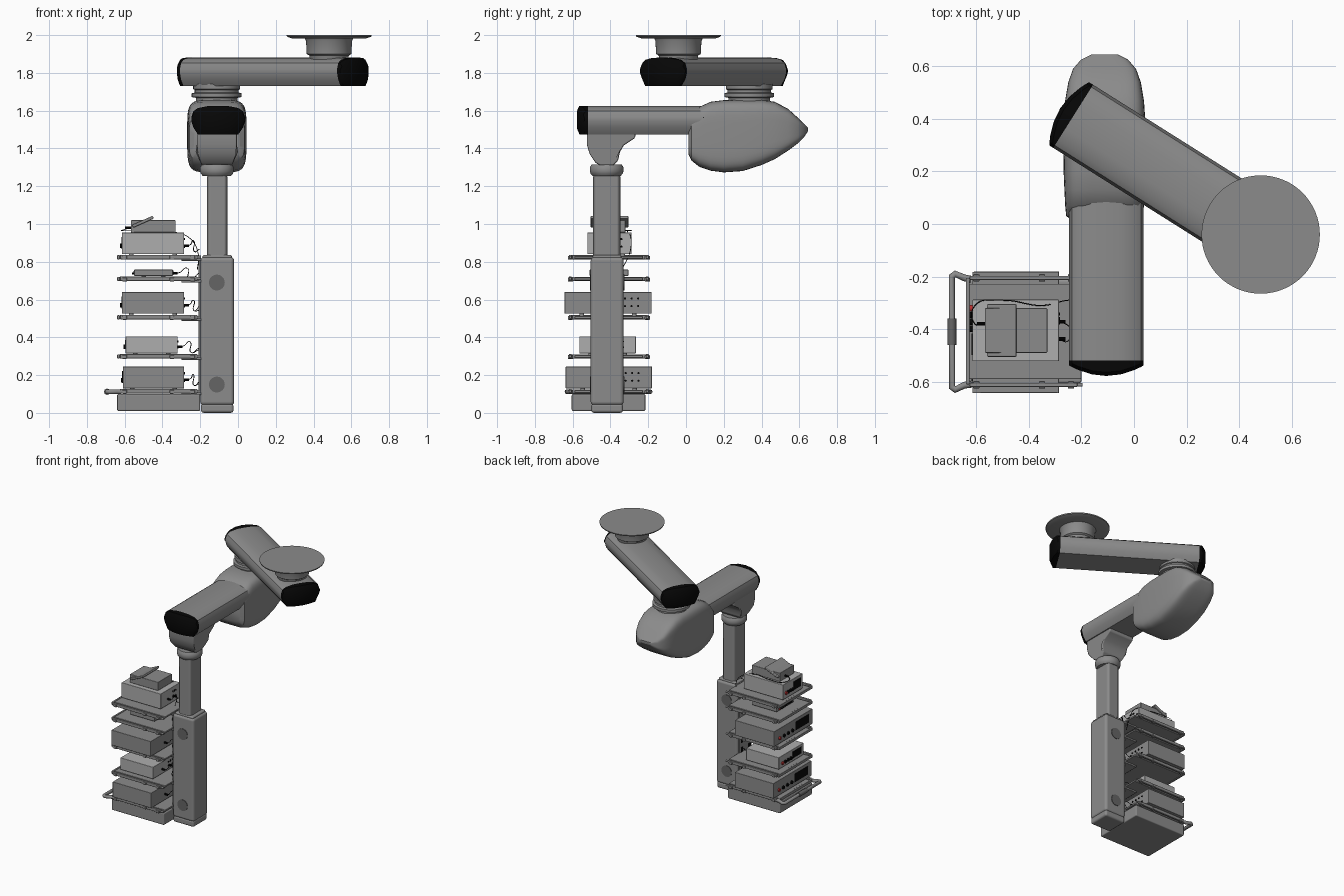
import bpy, bmesh, math, random
from mathutils import Matrix, Vector

if "Cube" in bpy.data.objects:
    bpy.data.objects.remove(bpy.data.objects["Cube"])

random.seed(3)


def material(name, col):
    m = bpy.data.materials.new(name)
    m.diffuse_color = (*col, 1)
    m.use_nodes = True
    m.node_tree.nodes["Principled BSDF"].inputs["Base Color"].default_value = m.diffuse_color
    return m


GREY = material("dark_grey", (.26, .26, .26))
LIGHT = material("light_grey", (.42, .42, .42))
DISC = material("disc_grey", (.13, .13, .13))
BLACK = material("black_plastic", (.002, .002, .002))
RED = material("red_button", (.5, .03, .03))


def add(name, bm, mats=(), bevel=0, seg=2):
    bmesh.ops.recalc_face_normals(bm, faces=bm.faces)
    me = bpy.data.meshes.new(name)
    bm.to_mesh(me)
    bm.free()
    ob = bpy.data.objects.new(name, me)
    bpy.context.collection.objects.link(ob)
    for m in mats or (GREY,):
        me.materials.append(m)
    if bevel:
        b = ob.modifiers.new("bevel", 'BEVEL')
        b.width, b.segments, b.limit_method, b.harden_normals = bevel, seg, 'ANGLE', True
    return ob


def box(name, x, y, z, bevel=0, mats=(), seg=2):
    bm = bmesh.new()
    c = Vector(((x[0]+x[1])/2, (y[0]+y[1])/2, (z[0]+z[1])/2))
    bmesh.ops.create_cube(bm, size=1, matrix=Matrix.Translation(c) @ Matrix.Diagonal(
        (x[1]-x[0], y[1]-y[0], z[1]-z[0], 1)))
    return add(name, bm, mats, bevel, seg)


def cyl(name, c, r, h, axis='Z', mats=(), n=16):
    bm = bmesh.new()
    rot = {'Z': Matrix(), 'X': Matrix.Rotation(math.pi/2, 4, 'Y'),
           'Y': Matrix.Rotation(math.pi/2, 4, 'X')}[axis]
    bmesh.ops.create_cone(bm, cap_ends=True, segments=n, radius1=r, radius2=r, depth=h,
                          matrix=Matrix.Translation(c) @ rot)
    return add(name, bm, mats)


def loft(bm, rings):
    vs = [[bm.verts.new(p) for p in r] for r in rings]
    n = len(vs[0])
    for a, b in zip(vs, vs[1:]):
        for i in range(n):
            bm.faces.new((a[i], a[(i+1) % n], b[(i+1) % n], b[i]))
    return vs


def lathe(name, cx, cy, profile, n=48):
    bm = bmesh.new()
    vs = loft(bm, [[(cx + r*math.cos(2*math.pi*i/n), cy + r*math.sin(2*math.pi*i/n), z)
                    for i in range(n)] for r, z in profile])
    bm.faces.new(vs[0])
    bm.faces.new(vs[-1])
    return add(name, bm)


def arm(name, origin, angle, s0, s1):
    """Faceted beam along local x with bowed black end caps."""
    half = [(.142, .07, .09), (.131, .035, .122), (.107, 0, .139), (.055, 0, .149), (0, 0, .151)]
    cols = [(-x, a, b) for x, a, b in half] + half[-2::-1]
    outline = [(x, b) for x, a, b in cols] + [(x, a) for x, a, b in reversed(cols)]
    M = Matrix.Translation(origin) @ Matrix.Rotation(angle, 4, 'Z')
    bow = lambda x: .04*(1 - (x/.142)**2)

    def ring(s, k, out, zs=1):
        return [M @ Vector((s + k*(out + (bow(x) if out else 0)), x, .08 + (z-.08)*zs)) for x, z in outline]
    bm = bmesh.new()
    vs = loft(bm, [ring(s0, -1, .018, .6), ring(s0, -1, .004), ring(s0, -1, 0),
                   ring(s1, 1, 0), ring(s1, 1, .004), ring(s1, 1, .018, .6)])
    n, k = len(outline), len(cols)
    for r in (vs[0], vs[-1]):
        for i in range(k - 1):
            bm.faces.new((r[i], r[i+1], r[n-2-i], r[n-1-i]))
    bm.verts.index_update()
    for f in bm.faces:
        ids = [v.index // n for v in f.verts]
        if min(ids) <= 1 or max(ids) >= 4:
            f.material_index = 1
    add(name, bm, (GREY, BLACK))


def tube(name, pts, r, mat=GREY, smooth=True):
    cu = bpy.data.curves.new(name, 'CURVE')
    cu.dimensions, cu.bevel_depth, cu.bevel_resolution = '3D', r, 2
    cu.resolution_u, cu.use_fill_caps = 8, True
    if smooth:
        sp = cu.splines.new('BEZIER')
        sp.bezier_points.add(len(pts) - 1)
        for b, p in zip(sp.bezier_points, pts):
            b.co, b.handle_left_type, b.handle_right_type = p, 'AUTO', 'AUTO'
    else:
        sp = cu.splines.new('POLY')
        sp.points.add(len(pts) - 1)
        for b, p in zip(sp.points, pts):
            b.co = (*p, 1)
    cu.materials.append(mat)
    bpy.context.collection.objects.link(bpy.data.objects.new(name, cu))


# Ceiling mount
lathe("ceiling_flange", .482, -.04, [(.195, 1.982), (.223, 1.992), (.225, 2.0)], 64)
lathe("ceiling_hub", .482, -.04, [(.1, 1.87), (.105, 1.892), (.118, 1.9), (.122, 1.97), (.13, 1.985)])

# Upper and lower arms
direction = math.atan2(-.375, .595)
arm("upper_arm", (-.113, .335, 1.73), direction, -.14, .843)
arm("lower_arm", (-.105, 0, 1.475), math.pi/2, -.52, .09)

# Swivel between motor housing and upper arm
lathe("elbow_swivel", -.113, .335, [(.11, 1.64), (.11, 1.668), (.132, 1.672), (.132, 1.692),
                                    (.116, 1.696), (.116, 1.71), (.124, 1.714), (.124, 1.74)])

# Teardrop motor housing: y, z low, z high, half width
secs = [(.012, 1.37, 1.52, .12), (.03, 1.335, 1.57, .146), (.07, 1.303, 1.62, .15),
        (.13, 1.282, 1.647, .153), (.2, 1.273, 1.656, .156), (.3, 1.28, 1.657, .157),
        (.4, 1.312, 1.657, .155), (.47, 1.343, 1.647, .15), (.54, 1.388, 1.61, .138),
        (.59, 1.425, 1.565, .12), (.625, 1.46, 1.53, .09), (.645, 1.49, 1.51, .05)]
bm = bmesh.new()
rings = []
for y, lo, hi, w in secs:
    r = []
    for i in range(40):
        t = 2*math.pi*(i + .5)/40
        c, s = math.cos(t), math.sin(t)
        r.append((-.112 + w*math.copysign(abs(c)**.38, c), y,
                  (lo+hi)/2 + (hi-lo)/2*math.copysign(abs(s)**.38, s)))
    rings.append(r)
vs = loft(bm, rings)
bm.faces.new(vs[0])
bm.faces.new(vs[-1])
add("motor_housing", bm)

# Bracket under the lower arm
prof = [(-.525, 1.49), (-.525, 1.42), (-.51, 1.37), (-.48, 1.325), (-.455, 1.31), (-.385, 1.31),
        (-.36, 1.335), (-.35, 1.38), (-.33, 1.415), (-.27, 1.455), (-.265, 1.49)]
bm = bmesh.new()
vs = loft(bm, [[(-.112 + k*(.08 + .026*min(1, (z-1.31)/.06)), y, z) for y, z in prof] for k in (-1, 1)])
bm.faces.new(vs[0])
bm.faces.new(vs[1])
add("arm_bracket", bm, (), .008)

# Lift column
lathe("column_collar", -.112, -.42, [(.075, 1.255), (.086, 1.268), (.089, 1.28), (.089, 1.3), (.08, 1.315)])
box("lift_post", (-.165, -.055), (-.492, -.347), (.8, 1.27), .02, (), 1)
box("column", (-.2, -.02), (-.505, -.33), (.04, .825), .02, (), 3)
box("column_foot", (-.197, -.023), (-.502, -.333), (0, .05), .015)
box("column_top", (-.188, -.032), (-.495, -.342), (.815, .837), .01)
for z in (.15, .69):
    for y in (-.505, -.33):
        cyl("column_disc", (-.112, y, z), .042, .008, 'Y', (DISC,), 32)
box("mounting_rail", (-.208, -.198), (-.49, -.345), (.1, .82), .002)
for i in range(9):
    for y in (-.46, -.375):
        box("rail_slot", (-.2095, -.207), (y-.012, y+.012), (.15+i*.075, .19+i*.075), 0, (BLACK,))

# Equipment base and shelves
box("base_cabinet", (-.64, -.2), (-.605, -.215), (.01, .1), .008)
for z in (.115, .3, .507, .71, .825):
    box("shelf", (-.63, -.2), (-.59, -.228), (z-.008, z+.006), .004)
    box("shelf_bracket", (-.3, -.195), (-.5, -.33), (z-.02, z-.006), .003)
    for y in (-.612, -.205):
        box("shelf_rail", (-.625, -.215), (y-.008, y+.008), (z-.012, z+.012), .004)
        cyl("rail_end_knob", (-.208, y, z), .007, .025, 'X')
        for x in (-.6, -.35, -.24):
            box("rail_clip", (x-.012, x+.012), (y-.014, y+.014), (z-.014, z+.006), .003)
    box("shelf_front_bar", (-.64, -.625), (-.61, -.205), (z-.012, z+.01), .004)

# Push handle
tube("push_handle", [(-.62, -.21, .112), (-.645, -.205, .112), (-.68, -.19, .112), (-.693, -.2, .112),
                     (-.693, -.62, .112), (-.68, -.63, .112), (-.645, -.613, .112), (-.62, -.61, .112)],
     .013, GREY, False)
tube("handle_grip", [(-.693, -.46, .112), (-.693, -.36, .112)], .017, DISC, False)


# Stacked devices with controls at -x, connectors and cables at +x
def device(name, x, y, z, ports=4, mat=GREY):
    box(name, x, y, z, .003, (mat,))
    h, w = z[1] - z[0], y[1] - y[0]
    zc, yc = (z[0] + z[1])/2, (y[0] + y[1])/2
    for yy in (y[0] + .2*w, y[1] - .2*w):
        for xx in (x[0] + .05, x[1] - .05):
            cyl("device_foot", (xx, yy, z[0]-.005), .012, .014)
    box("device_screen", (x[0]-.003, x[0]+.002), (y[0]+.1*w, y[0]+.45*w), (z[0]+.25*h, z[1]-.2*h), 0, (BLACK,))
    for i in range(4):
        cyl("device_knob", (x[0]-.004, yc + (.03+.11*i)*w, zc - .12*h), min(.012, h*.15), .012, 'X',
            (RED,) if i == 3 else (BLACK,))
    for i in range(ports):
        for k in (-.15, .2):
            cyl("connector", (x[1]+.001, yc + .12*w + i*.075*w, zc + k*h), .006, .006, 'X', (BLACK,), 8)
    for s in (-1, 1):
        p = (x[1], yc + s*.14*w, zc - .1*h)
        cyl("cable_plug", (p[0]+.012, p[1], p[2]), .007, .026, 'X', (BLACK,), 10)
        j = random.uniform(-.02, .02)
        tube("cable", [p, (p[0]+.03, p[1]+j, p[2]+.003), ((p[0]-.21)/2+.012, p[1]-s*.03, p[2]+.025),
                       ((p[0]-.21)/2+.015, p[1]-s*.02, p[2]-.03), (-.205, -.42+s*.05, p[2]-.01+j)],
             .0018, BLACK)


device("device_bottom", (-.61, -.285), (-.637, -.18), (.13, .245))
device("device_second", (-.595, -.32), (-.565, -.265), (.315, .405), 3, LIGHT)
device("device_third", (-.615, -.285), (-.643, -.182), (.525, .64))
device("device_slim", (-.55, -.345), (-.51, -.305), (.725, .758), 2)
device("device_large", (-.615, -.285), (-.522, -.288), (.84, .955), 3, LIGHT)
box("top_unit", (-.567, -.33), (-.49, -.32), (.955, 1.02), .004)

# Tilted touch panel on the top unit
panel = box("touch_panel", (-.06, .06), (-.1, .1), (-.008, .008), .005)
panel.location, panel.rotation_euler = (-.503, -.405, 1.012), (0, math.radians(-24), 0)
tube("panel_cable", [(-.57, -.38, .98), (-.605, -.38, .97), (-.605, -.31, .965), (-.5, -.29, .965),
                     (-.35, -.31, .96), (-.25, -.29, .92), (-.21, -.3, .84), (-.215, -.34, .76)], .002, BLACK)
cyl("panel_plug", (-.582, -.38, .98), .007, .03, 'X', (BLACK,), 10)

# Smooth rounded parts, keep edges sharp
for o in bpy.data.objects:
    o.select_set(o.type == 'MESH')
bpy.context.view_layer.objects.active = bpy.data.objects["column"]
bpy.ops.object.shade_smooth_by_angle(angle=math.radians(32))
